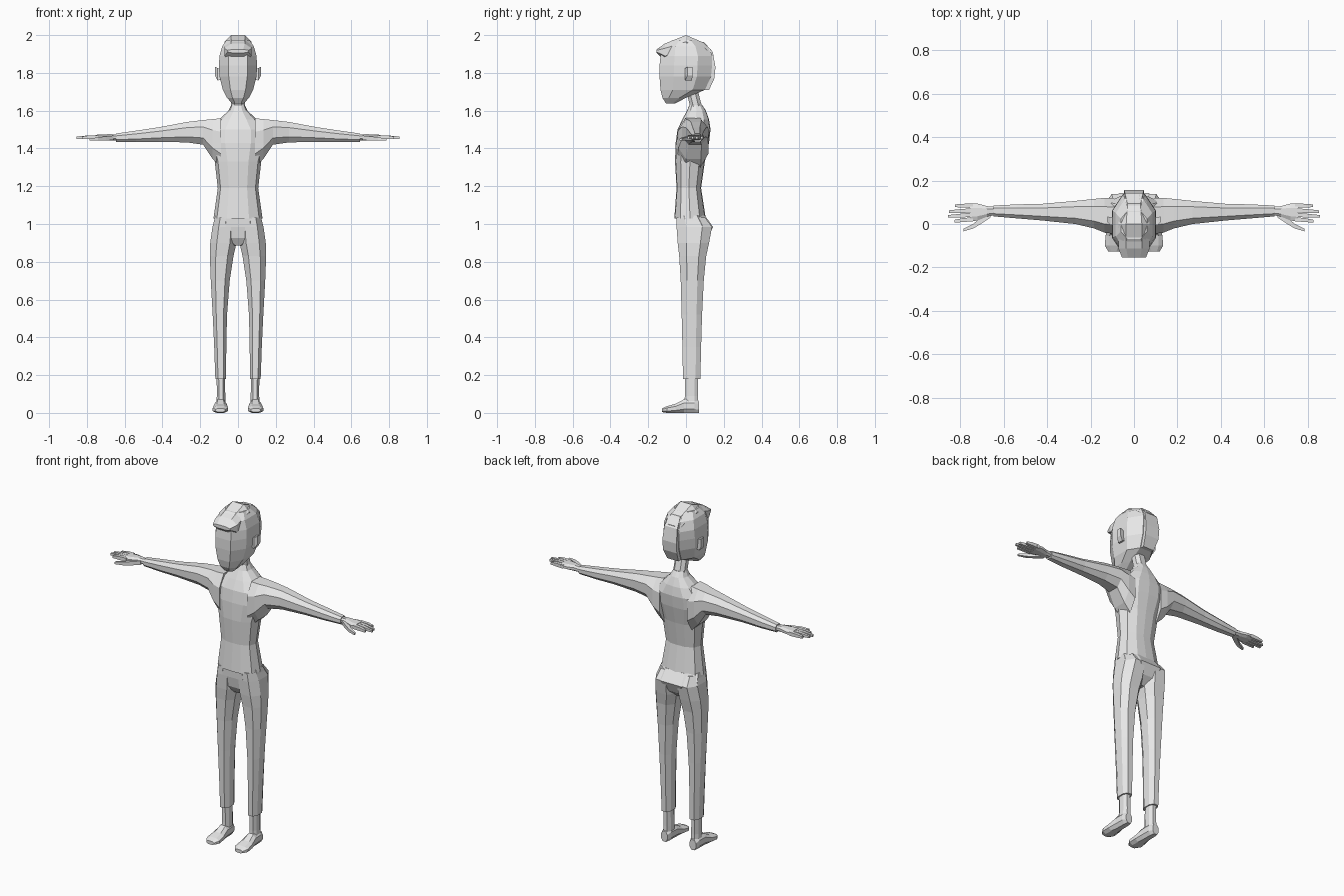
import bpy, bmesh

grey = bpy.data.materials.new("plain grey")
grey.diffuse_color = (0.8, 0.8, 0.8, 1)

OCTAGON = [(1, .45), (.5, 1), (-.5, 1), (-1, .45), (-1, -.45), (-.5, -1), (.5, -1), (1, -.45)]
# rounder section with points on the centre lines, for the chest and arms
ROUND = [(1, 0), (.86, .62), (.45, .95), (0, 1), (-.45, .95), (-.86, .62),
         (-1, 0), (-.86, -.62), (-.45, -.95), (0, -1), (.45, -.95), (.86, -.62)]
BOX = [(1, 1), (-1, 1), (-1, -1), (1, -1)]


def loft(name, axis, rings, section=OCTAGON, mirror=False):
    """Skin sections along an axis. Ring: position, then min/max on the other two axes."""
    bm = bmesh.new()
    loops = []
    for t, a0, a1, b0, b1 in rings:
        loop = []
        for u, v in section:
            co = [(a0 + a1) / 2 + u * (a1 - a0) / 2, (b0 + b1) / 2 + v * (b1 - b0) / 2]
            co.insert(axis, t)
            loop.append(bm.verts.new(co))
        loops.append(loop)
    n = len(section)
    for low, high in zip(loops, loops[1:]):
        for i in range(n):
            j = (i + 1) % n
            bm.faces.new((low[i], low[j], high[j], high[i]))
    bm.faces.new(loops[0])
    bm.faces.new(loops[-1])
    bmesh.ops.recalc_face_normals(bm, faces=bm.faces)
    mesh = bpy.data.meshes.new(name)
    bm.to_mesh(mesh)
    bm.free()
    mesh.materials.append(grey)
    ob = bpy.data.objects.new(name, mesh)
    bpy.context.collection.objects.link(ob)
    if mirror:
        ob.modifiers.new("Mirror", 'MIRROR')
    return ob


def column(name, rings, section=OCTAGON):
    """Symmetric vertical loft. Ring: height, half width, front, back."""
    return loft(name, 2, [(z, -w, w, f, b) for z, w, f, b in rings], section)


X, Y, Z = 0, 1, 2

# Head, hair and neck
column("head", [
    (1.637, .03, -.105, -.06), (1.668, .058, -.125, .0), (1.71, .08, -.135, .10),
    (1.78, .098, -.14, .132), (1.84, .101, -.14, .138), (1.89, .098, -.135, .138),
    (1.94, .084, -.122, .115), (1.975, .06, -.07, .06)])
loft("top_hair", Y, [
    (-.155, -.055, .055, 1.905, 1.925), (-.112, -.072, .072, 1.865, 1.955),
    (0, -.072, .072, 1.87, 2.0), (.10, -.058, .058, 1.86, 1.957), (.135, -.045, .045, 1.85, 1.92)])
column("back_hair", [
    (1.71, .036, .07, .122), (1.77, .045, .08, .15), (1.83, .046, .08, .156),
    (1.91, .042, .06, .142), (1.963, .03, .0, .095)], BOX)
loft("ear", X, [(.085, -.005, .03, 1.765, 1.82), (.108, -.005, .032, 1.76, 1.825),
                (.122, .008, .034, 1.785, 1.832)], BOX, True)
column("neck", [(1.57, .05, .005, .10), (1.62, .036, .022, .085), (1.71, .036, .0, .062)])

# Shirt body with a hem overlapping the trousers
column("shirt_body", [
    (1.028, .13, -.062, .105), (1.19, .107, -.05, .08), (1.33, .123, -.058, .10),
    (1.43, .152, -.055, .122), (1.50, .15, -.045, .13), (1.553, .10, -.02, .122),
    (1.60, .05, .005, .105), (1.63, .036, .018, .086)], ROUND)

# Sleeves tapering from the armpit to the wrist
loft("sleeve", X, [
    (.09, -.045, .118, 1.30, 1.56), (.135, -.04, .12, 1.345, 1.555),
    (.185, -.02, .115, 1.42, 1.55), (.27, .0, .106, 1.432, 1.54),
    (.42, .016, .093, 1.435, 1.512), (.54, .026, .09, 1.433, 1.494),
    (.645, .035, .085, 1.435, 1.479)], mirror=True)

# Hands: palm, four fingers, thumb
loft("palm", X, [
    (.63, .043, .078, 1.443, 1.472), (.675, .034, .082, 1.443, 1.476),
    (.72, .016, .094, 1.445, 1.474), (.755, .012, .094, 1.447, 1.472)], mirror=True)
for i, (root, tip, length) in enumerate([(.022, .013, .825), (.043, .035, .855),
                                         (.063, .057, .85), (.084, .084, .822)]):
    loft(f"finger_{i + 1}", X, [
        (.74, root - .0095, root + .0095, 1.449, 1.47),
        (.79, (root + tip) / 2 - .009, (root + tip) / 2 + .009, 1.45, 1.469),
        (length, tip - .006, tip + .006, 1.451, 1.463)], BOX, True)
loft("thumb", X, [(.66, .03, .06, 1.445, 1.468), (.70, .003, .032, 1.442, 1.464),
                  (.74, -.021, .0, 1.441, 1.459), (.785, -.034, -.022, 1.441, 1.453)], BOX, True)

# Trousers: hips and legs
column("trouser_hips", [
    (.885, .03, -.015, .07), (.925, .10, -.04, .115), (.985, .133, -.05, .143),
    (1.045, .121, -.052, .10)])
loft("trouser_leg", Z, [
    (.18, .063, .12, -.016, .076), (.35, .062, .126, -.019, .08),
    (.52, .058, .134, -.023, .085), (.70, .044, .144, -.028, .094),
    (.83, .024, .149, -.036, .107), (.90, .008, .147, -.044, .122),
    (.985, .004, .135, -.05, .138), (1.035, .01, .122, -.05, .10)], mirror=True)

# Ankles and shoes
loft("ankle", Z, [(.03, .067, .117, -.01, .066), (.09, .067, .112, -.006, .064),
                  (.20, .07, .113, -.005, .064)], mirror=True)
loft("shoe", Y, [
    (.07, .073, .113, .0, .06), (.045, .064, .12, .0, .074), (-.01, .062, .122, .0, .072),
    (-.055, .055, .131, .0, .048), (-.10, .052, .134, .0, .036),
    (-.126, .068, .118, .004, .024)], mirror=True)
